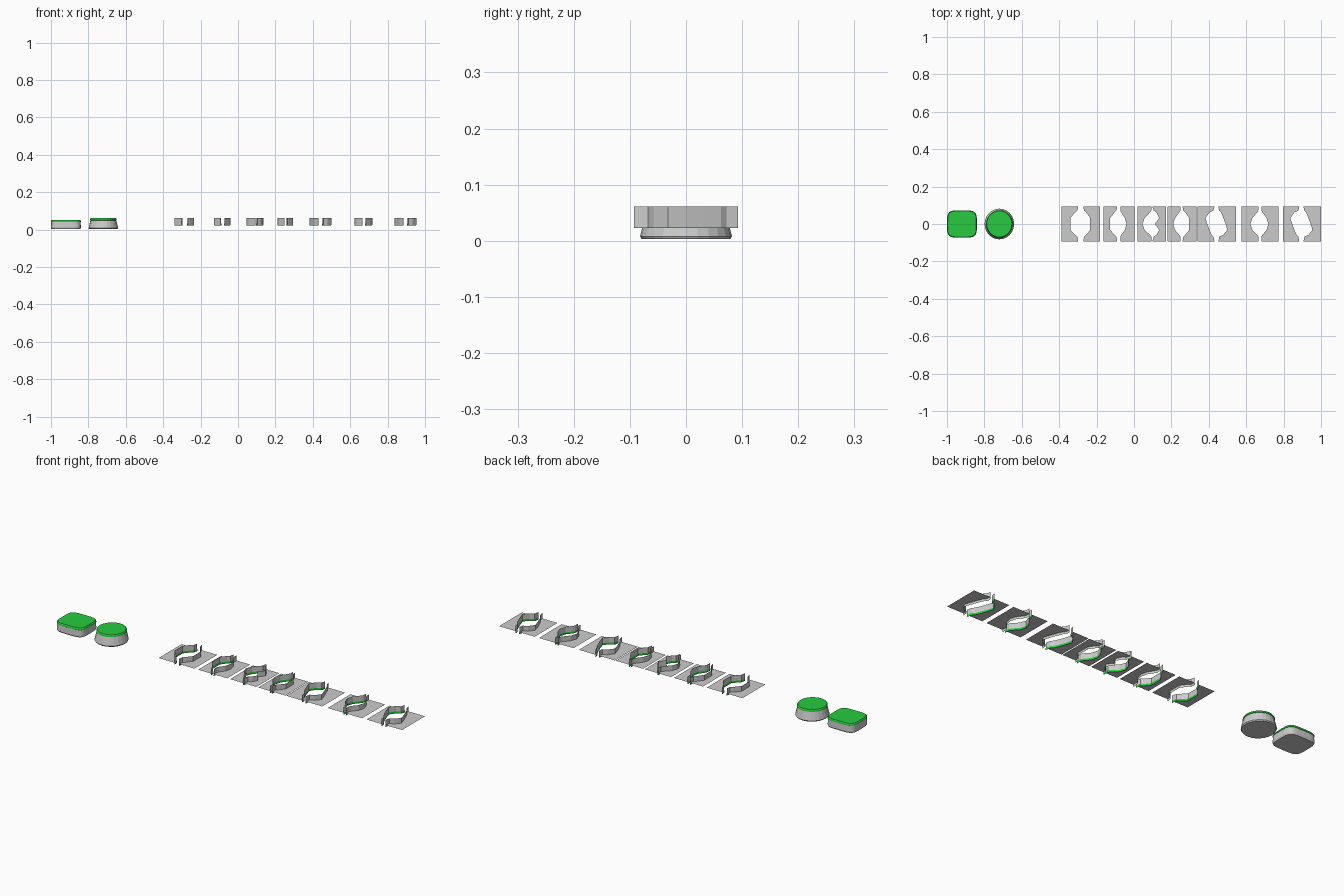
import bpy, bmesh, math

if "Cube" in bpy.data.objects:
    bpy.data.objects.remove(bpy.data.objects["Cube"])

green = bpy.data.materials.new("grass_green")
green.diffuse_color = (0.02, 0.6, 0.05, 1)
green.use_nodes = True
green.node_tree.nodes["Principled BSDF"].inputs["Base Color"].default_value = green.diffuse_color


def make_object(name, bm):
    bmesh.ops.remove_doubles(bm, verts=bm.verts, dist=0.00001)
    mesh = bpy.data.meshes.new(name)
    bm.to_mesh(mesh)
    bm.free()
    ob = bpy.data.objects.new(name, mesh)
    bpy.context.collection.objects.link(ob)
    return ob


def lathe(name, outline, center, rings, green_from):
    """Stack scaled copies of an outline; rings are (scale, z)."""
    bm = bmesh.new()
    loops = [[bm.verts.new((center + x * s, y * s, z)) for x, y in outline]
             for s, z in rings]
    n = len(outline)
    bm.faces.new(loops[0][::-1])
    for k in range(len(loops) - 1):
        for i in range(n):
            j = (i + 1) % n
            f = bm.faces.new((loops[k][i], loops[k][j],
                              loops[k + 1][j], loops[k + 1][i]))
            f.material_index = int(k >= green_from)
    bm.faces.new(loops[-1]).material_index = 1
    ob = make_object(name, bm)
    ob.data.materials.append(None)
    ob.data.materials.append(green)


def superellipse(rx, ry, p, n):
    pts = []
    for i in range(n):
        a = 2 * math.pi * i / n
        c, s = math.cos(a), math.sin(a)
        pts.append((rx * math.copysign(abs(c) ** p, c),
                    ry * math.copysign(abs(s) ** p, s)))
    return pts


# grassy platforms: a rounded square and a round one
lathe("square_platform", superellipse(0.08, 0.073, 0.45, 32), -0.92,
      [(0.96, 0.003), (1.0, 0.01), (0.98, 0.04), (1.0, 0.041),
       (0.99, 0.047), (0.95, 0.051)], 2)
lathe("round_platform", superellipse(0.079, 0.082, 1, 24), -0.72,
      [(0.96, 0.003), (1.0, 0.008), (0.87, 0.05), (0.9, 0.051),
       (0.89, 0.057), (0.85, 0.061)], 2)

SHEET, LOW, TOP = 0.034, 0.024, 0.061
YS = [-0.093, -0.068, -0.058, -0.032, 0, 0.032, 0.062, 0.072, 0.093]


def ribbon(name, pts, z0, z1, mat=None):
    bm = bmesh.new()
    lo = [bm.verts.new((x, y, z0)) for x, y in pts]
    hi = [bm.verts.new((x, y, z1)) for x, y in pts]
    for i in range(len(pts) - 1):
        bm.faces.new((lo[i], lo[i + 1], hi[i + 1], hi[i]))
    ob = make_object(name, bm)
    if mat:
        ob.data.materials.append(mat)


# sheet outer edges, limits of both gap walls, and bulge (0..1) along y
ROUND = [0, 0, .15, .75, 1, .75, .15, 0, 0]
WAVY = [0, .2, .6, 1, .35, 1, .6, .2, 0]
LOWER = [0, .1, .55, 1, .8, .55, .3, .1, 0]
UPPER = LOWER[::-1]
WIDE = [0, .1, .4, 1, 1, 1, .4, .1, 0]
tiles = [
    (-0.387, -0.183, -0.340, -0.298, -0.271, -0.234, WIDE, WIDE),
    (-0.162, 0.004, -0.127, -0.090, -0.073, -0.041, WIDE, ROUND),
    (0.020, 0.170, 0.045, 0.093, 0.098, 0.135, ROUND, WAVY),
    (0.180, 0.335, 0.210, 0.248, 0.260, 0.295, ROUND, WIDE),
    (0.340, 0.545, 0.382, 0.430, 0.451, 0.499, UPPER, LOWER),
    (0.576, 0.773, 0.622, 0.665, 0.681, 0.718, ROUND, ROUND),
    (0.797, 1.000, 0.836, 0.884, 0.906, 0.954, UPPER, LOWER),
]

for n, (x0, x1, la, lb, ra, rb, lp, rp) in enumerate(tiles, 1):
    left = [(lb + (la - lb) * t, y) for t, y in zip(lp, YS)]
    right = [(ra + (rb - ra) * t, y) for t, y in zip(rp, YS)]
    # flat ground sheet on either side of the gap
    bm = bmesh.new()
    for edge, outer in ((left, x0), (right, x1)):
        for (xa, ya), (xb, yb) in zip(edge, edge[1:]):
            quad = [(outer, ya), (xa, ya), (xb, yb), (outer, yb)]
            if outer == x1:
                quad.reverse()
            bm.faces.new([bm.verts.new((x, y, SHEET)) for x, y in quad])
    bmesh.ops.remove_doubles(bm, verts=bm.verts, dist=0.00001)
    bmesh.ops.dissolve_limit(bm, angle_limit=0.01, verts=bm.verts, edges=bm.edges)
    make_object(f"ground_sheet_{n}", bm)
    # upright walls along the gap, with a green lip on the gap side
    for side, edge, off in (("left", left, 0.0015), ("right", right[::-1], -0.0015)):
        ribbon(f"{side}_gap_wall_{n}", edge, LOW, TOP)
        ribbon(f"{side}_grass_lip_{n}", [(x + off, y) for x, y in edge],
               LOW - 0.001, SHEET - 0.001, green)
